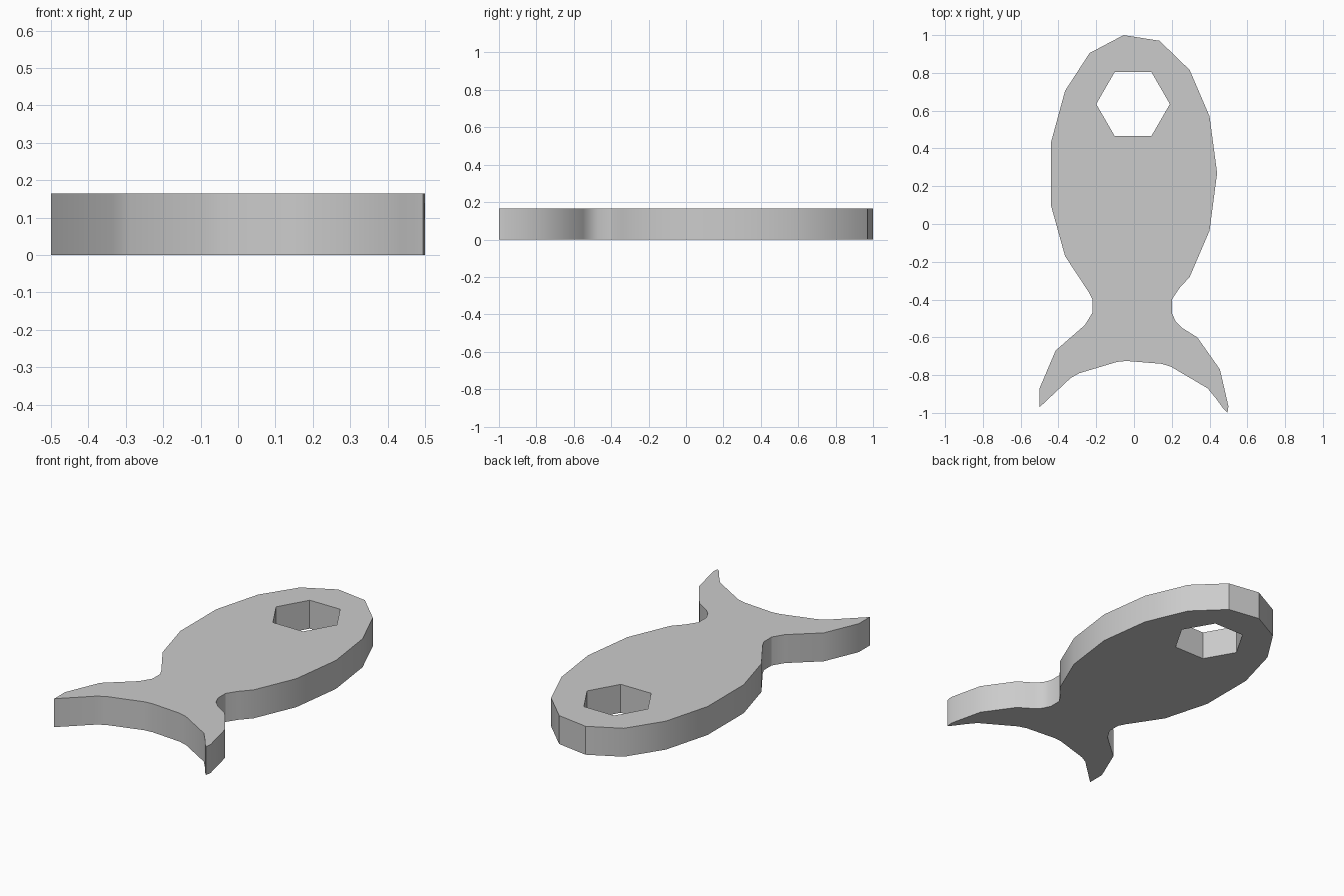
import bpy
import bmesh
from math import cos, sin, pi, radians

THICKNESS = 0.165

if "Cube" in bpy.data.objects:
    bpy.data.objects.remove(bpy.data.objects["Cube"], do_unlink=True)


def make_material(name, colour):
    mat = bpy.data.materials.new(name)
    mat.use_nodes = True
    mat.diffuse_color = colour
    mat.node_tree.nodes["Principled BSDF"].inputs["Base Color"].default_value = colour
    return mat


def add_loop(bm, points):
    """Add a closed ring of edges on the ground plane."""
    verts = [bm.verts.new((x, y, 0)) for x, y in points]
    return [bm.edges.new((a, b)) for a, b in zip(verts, verts[1:] + verts[:1])]


def make_plate(name, outline, hole, thickness, mat):
    """Fill an outline around a hole and extrude it into a solid plate."""
    bm = bmesh.new()
    edges = add_loop(bm, outline) + add_loop(bm, hole)
    bmesh.ops.triangle_fill(bm, edges=edges, use_beauty=True)
    extruded = bmesh.ops.extrude_face_region(bm, geom=bm.faces[:], use_keep_orig=True)
    top = [v for v in extruded["geom"] if isinstance(v, bmesh.types.BMVert)]
    bmesh.ops.translate(bm, verts=top, vec=(0, 0, thickness))
    bmesh.ops.recalc_face_normals(bm, faces=bm.faces[:])

    mesh = bpy.data.meshes.new(name)
    bm.to_mesh(mesh)
    bm.free()
    mesh.materials.append(mat)
    obj = bpy.data.objects.new(name, mesh)
    bpy.context.collection.objects.link(obj)
    return obj


# Outline in hundredths, clockwise from the nose
left_flank = [(-5.5, 100), (13.5, 97), (29.5, 81.5), (40, 57), (44, 27), (40, -3.5), (29.5, -28)]
left_waist = [(24, -34), (20, -40), (20, -47), (22, -51.5), (25.5, -55), (33.5, -60)]
left_fin = [(45.5, -77), (50, -96.5), (49.5, -100), (47.5, -98), (43.5, -92.5), (39, -87)]
tail_edge = [(19.5, -75.5), (14.5, -74), (-4, -72.5), (-9, -73), (-29, -79), (-33.5, -81.5)]
right_fin = [(-50, -97), (-50, -87), (-41.5, -67), (-26, -53.5)]
right_waist = [(-22, -47), (-22, -40), (-24, -36)]
right_flank = [(-36.5, -17), (-44, 10), (-44, 43), (-36.5, 70.5), (-23.5, 90.5)]
outline = [(x / 100, y / 100) for x, y in left_flank + left_waist + left_fin
           + tail_edge + right_fin + right_waist + right_flank]

# Six-sided hole in the head
hole = [(-0.005 + 0.195 * cos(i * pi / 3), 0.635 + 0.195 * sin(i * pi / 3)) for i in range(6)]

grey = make_material("plain grey", (0.6, 0.6, 0.6, 1))
fish = make_plate("fish_plate", outline, hole, THICKNESS, grey)

# Smooth the gentle bends of the rim, keep the rim edges and the hole sharp
bpy.ops.object.select_all(action="DESELECT")
fish.select_set(True)
bpy.context.view_layer.objects.active = fish
bpy.ops.object.shade_smooth_by_angle(angle=radians(30))
